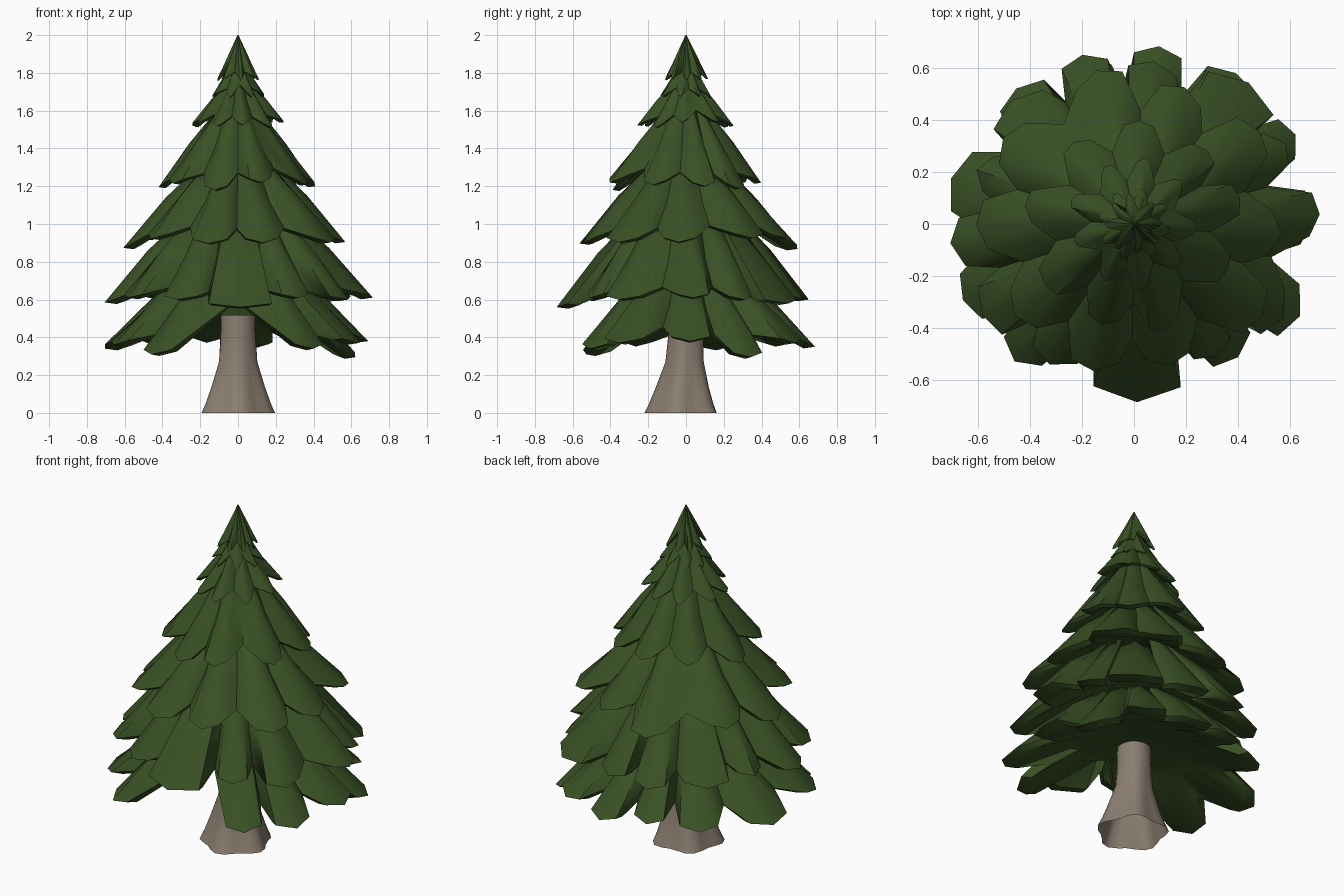
import bpy, bmesh, math, random

if "Cube" in bpy.data.objects:
    bpy.data.objects.remove(bpy.data.objects["Cube"])
random.seed(4)


def material(name, col):
    m = bpy.data.materials.new(name)
    m.diffuse_color = (*col, 1)
    m.use_nodes = True
    m.node_tree.nodes["Principled BSDF"].inputs["Base Color"].default_value = m.diffuse_color
    return m


GREEN = material("pine green", (0.041, 0.082, 0.018))
BARK = material("grey brown bark", (0.26, 0.21, 0.165))


def loft(name, rings, mat, angle, cap_start=True):
    """Join closed rings of points with quads and cap the ends."""
    bm = bmesh.new()
    vs = [[bm.verts.new(p) for p in ring] for ring in rings]
    n = len(vs[0])
    for a, b in zip(vs, vs[1:]):
        for i in range(n):
            j = (i + 1) % n
            bm.faces.new((a[i], a[j], b[j], b[i]))
    start = bm.faces.new(vs[0])
    bm.faces.new(vs[-1])
    bmesh.ops.recalc_face_normals(bm, faces=bm.faces)
    if not cap_start:
        bmesh.ops.delete(bm, geom=[start], context='FACES_ONLY')
    me = bpy.data.meshes.new(name)
    bm.to_mesh(me)
    bm.free()
    me.materials.append(mat)
    ob = bpy.data.objects.new(name, me)
    bpy.context.collection.objects.link(ob)
    bpy.context.view_layer.objects.active = ob
    ob.select_set(True)
    bpy.ops.object.shade_smooth_by_angle(angle=math.radians(angle))
    ob.select_set(False)


def polar(a, r, z):
    return (r * math.cos(a), r * math.sin(a), z)


def tier(name, r0, z0, lobes, drop, notch=0.76):
    """Skirt of drooping lobes: (angle in degrees, radius, tip z, half width)."""
    cols = []                       # angle, edge radius, edge z, lift of middle
    n = len(lobes)
    for i, (a, r, z, w) in enumerate(lobes):
        a2, r2, z2, w2 = lobes[(i + 1) % n]
        left = (a2 - a) % 360
        cols.append((a - w, r * random.uniform(0.92, 0.98), z + drop * 0.3, 0.01 * r))
        cols.append((a, r, z, 0.06 * r))
        cols.append((a + w, r * random.uniform(0.92, 0.98), z + drop * 0.3, 0.01 * r))
        # notch between lobes, deeper where the gap is wide
        wide = max(0, left - 45) / 35
        vr = min(r, r2) * (notch - 0.4 * wide)
        vz = (z + z2) / 2 + drop + 0.2 * wide
        cols.append((a + (w + left - w2) / 2, vr, vz, -0.07 * r))
    rings = [[], [], [], [], []]
    low = sum(l[2] for l in lobes) / n
    rmax = max(l[1] for l in lobes)
    for a, r, z, lift in cols:
        a = math.radians(a)
        rings[0].append(polar(a, r0, z0))
        rings[1].append(polar(a, r0 + (r - r0) * 0.5, z0 + (z - z0) * 0.52 + lift))
        rings[2].append(polar(a, r, z))
        rings[3].append(polar(a, r * 0.91, z - 0.012 * rmax))
        rings[4].append(polar(a, min(r0 + 0.2 * rmax, r * 0.6), low + 0.35 * (z0 - low)))
    loft(name, rings, GREEN, 50)


def even_lobes(n, r, z, start, blunt):
    s = 360 / n
    return [(start + i * s + random.uniform(-.12, .12) * s,
             r * random.uniform(0.95, 1.04), z + random.uniform(-.06, .06) * r,
             blunt * s) for i in range(n)]


# Upper tiers: sharp, regular points
tier("top_tier", 0.003, 2.0, even_lobes(8, 0.115, 1.765, 5, .12), 0.04, .6)
tier("second_tier", 0.025, 1.86, even_lobes(8, 0.145, 1.675, 30, .12), 0.04, .65)
tier("third_tier", 0.05, 1.77, even_lobes(9, 0.25, 1.525, 0, .16), 0.05, .7)
tier("fourth_tier", 0.10, 1.62, even_lobes(9, 0.41, 1.20, 10, .22), 0.07, .74)
tier("fifth_tier", 0.16, 1.35, even_lobes(10, 0.59, 0.895, 0, .26), 0.075, .78)

# Lower tiers: broad, irregular branches
tier("sixth_tier", 0.25, 1.07,
     [(3, .715, .61, 7), (28, .66, .60, 7), (51, .70, .58, 13), (83, .63, .60, 9),
      (107, .68, .60, 8), (135, .67, .61, 11), (161, .64, .62, 7), (186, .71, .585, 8),
      (211, .68, .61, 9), (239, .63, .60, 9), (271, .685, .56, 15), (302, .60, .61, 8),
      (328, .68, .60, 9)], 0.06, .8)
tier("bottom_tier", 0.20, 0.82,
     [(2, .69, .38, 9), (29, .71, .295, 7), (56, .70, .37, 9), (82, .69, .35, 8),
      (106, .66, .38, 8), (131, .69, .36, 9), (166, .725, .34, 10), (204, .72, .36, 8),
      (229, .70, .31, 8), (308, .65, .34, 9), (331, .73, .37, 9)], 0.08, .76)

# Trunk flaring into root lobes at the ground, open underneath
trunk = []
for r, z, wave in [(.185, 0, .018), (.164, .05, .016), (.135, .14, .012),
                   (.101, .27, .004), (.093, .42, 0), (.088, .75, 0)]:
    trunk.append([(x, y - 0.1 * wave / 0.1, h) for x, y, h in
                  (polar(t, r + wave * math.cos(5 * t + 1.2), z)
                   for t in (math.tau * k / 24 for k in range(24)))])
loft("trunk", trunk, BARK, 45, cap_start=False)
